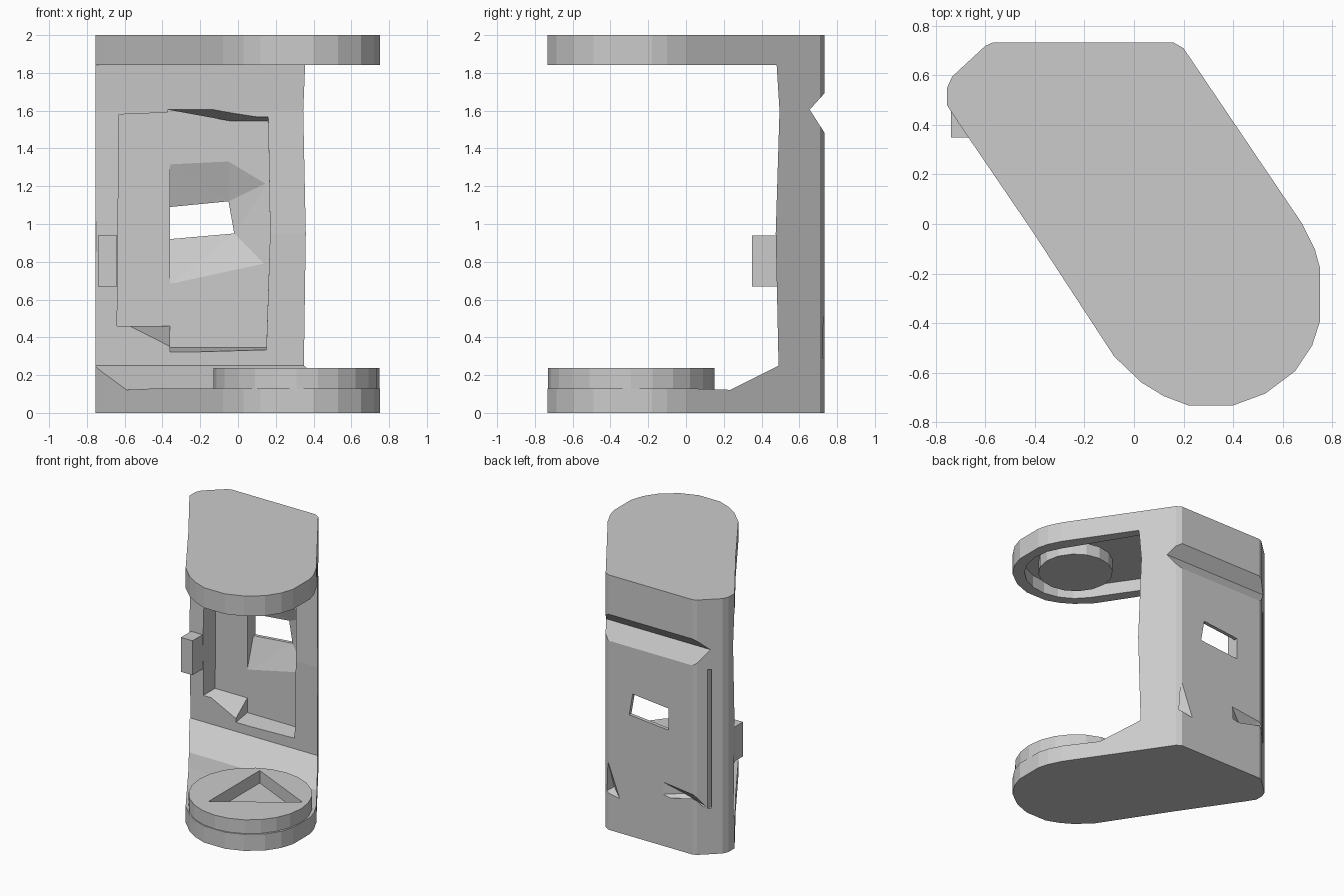
import bpy, bmesh, math
from mathutils import Vector

if "Cube" in bpy.data.objects:
    bpy.data.objects.remove(bpy.data.objects["Cube"])


def make(name, bm):
    bmesh.ops.recalc_face_normals(bm, faces=bm.faces)
    me = bpy.data.meshes.new(name)
    bm.to_mesh(me)
    bm.free()
    ob = bpy.data.objects.new(name, me)
    bpy.context.collection.objects.link(ob)
    return ob


def loft(name, a, b):
    """Solid between two matching rings of 3D points."""
    bm = bmesh.new()
    va = [bm.verts.new(p) for p in a]
    vb = [bm.verts.new(p) for p in b]
    n = len(a)
    bm.faces.new(va)
    bm.faces.new(vb)
    for i in range(n):
        j = (i + 1) % n
        bm.faces.new((va[i], va[j], vb[j], vb[i]))
    bmesh.ops.recalc_face_normals(bm, faces=bm.faces)
    return make(name, bm)


def prism_z(name, pts, z0, z1):
    return loft(name, [(x, y, z0) for x, y in pts], [(x, y, z1) for x, y in pts])


def prism_x(name, pts, x0, x1):
    return loft(name, [(x0, y, z) for y, z in pts], [(x1, y, z) for y, z in pts])


def hull(name, pts):
    bm = bmesh.new()
    for p in pts:
        bm.verts.new(p)
    bmesh.ops.convex_hull(bm, input=bm.verts)
    return make(name, bm)


def box(name, x0, x1, y0, y1, z0, z1):
    return prism_z(name, [(x0, y0), (x1, y0), (x1, y1), (x0, y1)], z0, z1)


def arc(cx, cy, r, a0, a1, n):
    return [(cx + r * math.cos(math.radians(a0 + (a1 - a0) * i / n)),
             cy + r * math.sin(math.radians(a0 + (a1 - a0) * i / n))) for i in range(n + 1)]


def cut(ob, *cutters):
    for c in cutters:
        m = ob.modifiers.new("cut", 'BOOLEAN')
        m.operation, m.solver, m.object = 'DIFFERENCE', 'EXACT', c
        dg = bpy.context.evaluated_depsgraph_get()
        me = bpy.data.meshes.new_from_object(ob.evaluated_get(dg))
        ob.modifiers.clear()
        ob.data = me
        bpy.data.objects.remove(c)


CX, CY = 0.31, -0.29

# C-shaped bracket: outline prism with the open front cut away
outline = [(-0.57, 0.733), (-0.60, 0.72), (-0.735, 0.595), (-0.755, 0.55), (-0.755, 0.48),
           (-0.71, 0.41), (-0.41, -0.03), (-0.08, -0.535), (0.03, -0.64), (0.12, -0.695),
           (0.22, -0.733), (0.40, -0.733), (0.53, -0.685), (0.65, -0.595), (0.72, -0.49),
           (0.752, -0.39), (0.752, -0.18), (0.73, -0.10), (0.68, 0.0), (0.20, 0.71), (0.16, 0.733)]
bracket = prism_z("bracket", outline, 0, 2)
opening = prism_x("opening", [(-2, 0.13), (0.0, 0.13), (0.235, 0.122), (0.49, 0.25),
                              (0.475, 0.95), (0.495, 1.6), (0.48, 1.842), (-2, 1.842)], -2, 2)

# recess under the top plate
recess = prism_z("recess", arc(CX, CY, 0.37, -146, 34, 10) + [(0.31, 0.42), (-0.62, 0.42)], 1.7, 1.94)

# front pocket with a sloped lower left corner
front = [(-0.64, 0.46), (-0.361, 0.316), (-0.36, 0.315), (0.15, 0.33), (0.17, 0.95),
         (0.16, 1.575), (-0.03, 1.605), (-0.37, 1.605), (-0.375, 1.59), (-0.63, 1.58)]
back = [(-0.64, 0.46), (-0.36, 0.46), (-0.359, 0.345), (0.15, 0.345)] + front[4:5] + \
       [(0.16, 1.545), (-0.04, 1.545)] + front[7:]
pocket = loft("pocket", [(x, 0.44, z) for x, z in front], [(x, 0.63, z) for x, z in back])

# window: funnel narrowing to a slot through the wall
slot = [(-0.36, 0.92), (-0.02, 0.95), (-0.05, 1.12), (-0.36, 1.09)]
funnel_rim = [(-0.36, 0.67), (0.148, 0.78), (0.158, 1.22), (-0.05, 1.345), (-0.36, 1.33)]
funnel = hull("funnel", [(x, 0.625, z) for x, z in funnel_rim] + [(x, 0.705, z) for x, z in slot])
window = loft("window", [(x, 0.60, z) for x, z in slot], [(x, 0.80, z) for x, z in slot])

# back: V notch, two corner dents and a groove in the chamfer
notch = prism_x("notch", [(0.745, 1.705), (0.655, 1.605), (0.745, 1.465)], -0.95, 0.6)
dent_r = hull("dent_r", [(0.17, 0.75, 0.60), (0.19, 0.75, 0.29), (0.04, 0.75, 0.26), (0.16, 0.66, 0.31)])
dent_l = hull("dent_l", [(-0.28, 0.75, 0.52), (-0.28, 0.75, 0.40), (-0.68, 0.68, 0.37),
                         (-0.62, 0.75, 0.48), (-0.45, 0.66, 0.42)])
groove = box("groove", -0.675, -0.655, 0.62, 0.75, 0.36, 1.45)
cut(bracket, opening, recess, pocket, funnel, window, notch, dent_r, dent_l, groove)

# round boss on the lower plate with a triangular socket
boss = prism_z("lower_boss", arc(CX, CY, 0.44, 0, 345, 23), 0.11, 0.238)
socket = prism_z("socket", [(CX - 0.17, CY - 0.28), (CX + 0.38, CY + 0.10), (CX - 0.17, CY + 0.36)], 0.14, 0.4)
cut(boss, socket)

# pivot disc under the upper plate
prism_z("upper_pivot", arc(CX, CY, 0.27, 0, 337.5, 15), 1.845, 1.96)

# side lug
box("side_lug", -0.74, -0.64, 0.35, 0.52, 0.67, 0.94)
